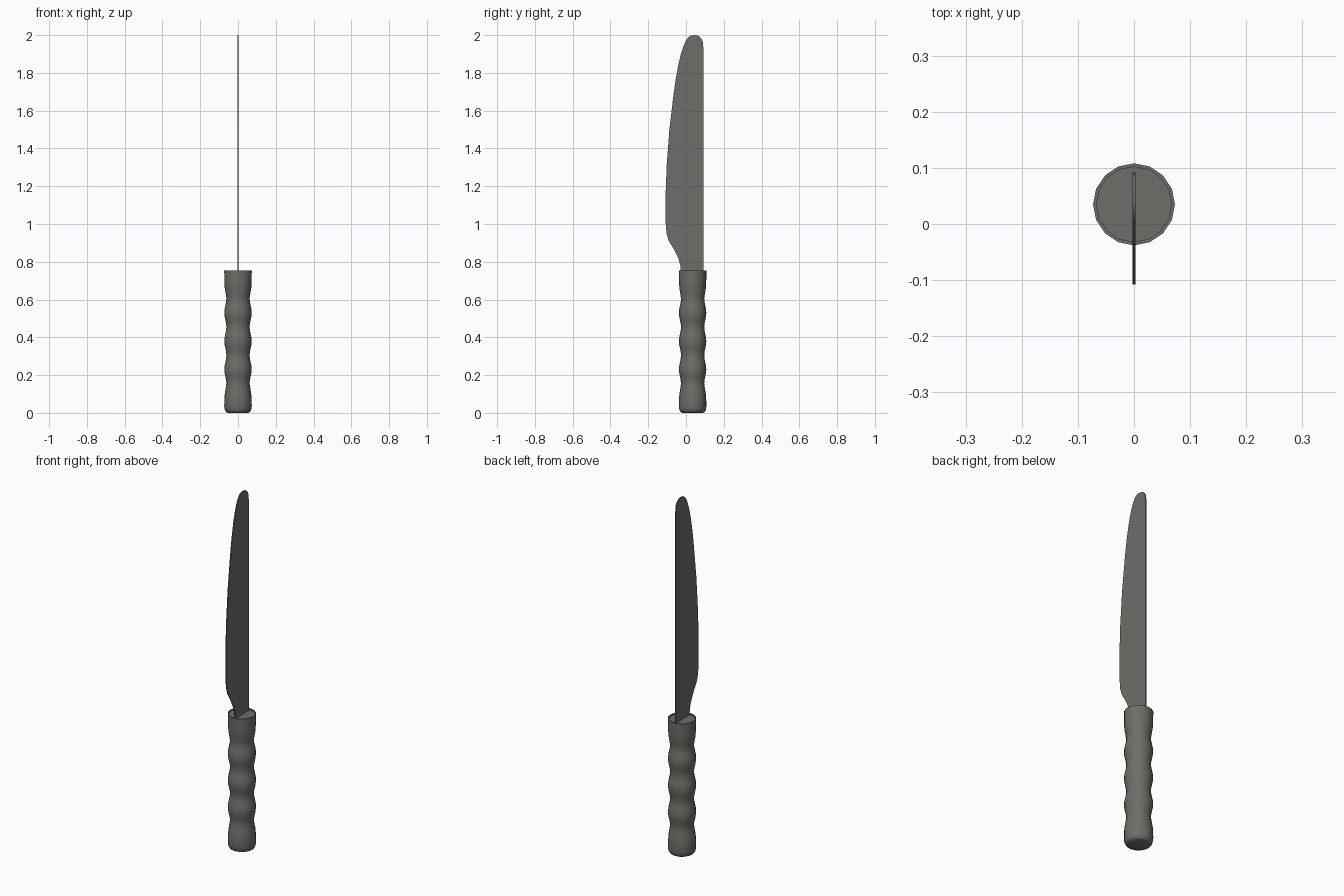
import bpy, bmesh, math

if "Cube" in bpy.data.objects:
    bpy.data.objects.remove(bpy.data.objects["Cube"])

metal = bpy.data.materials.new("dark_grey")
metal.diffuse_color = (0.155, 0.155, 0.138, 1)
metal.use_nodes = True
metal.node_tree.nodes["Principled BSDF"].inputs["Base Color"].default_value = metal.diffuse_color


def finish(bm, name, angle):
    bmesh.ops.recalc_face_normals(bm, faces=bm.faces)
    mesh = bpy.data.meshes.new(name)
    bm.to_mesh(mesh)
    bm.free()
    mesh.materials.append(metal)
    obj = bpy.data.objects.new(name, mesh)
    bpy.context.collection.objects.link(obj)
    bpy.ops.object.select_all(action='DESELECT')
    obj.select_set(True)
    bpy.context.view_layer.objects.active = obj
    bpy.ops.object.shade_smooth_by_angle(angle=math.radians(angle))
    return obj


# Handle: lathed profile with rounded butt, four finger waists and a shallow socket
SIDES, CY, TOP = 16, 0.035, 0.755
profile = [(0.054, 0.0), (0.064, 0.005), (0.070, 0.016), (0.073, 0.035), (0.072, 0.075)]
profile += [(0.070, 0.10), (0.065, 0.13)]
for i in range(25):                       # waists at 0.155, 0.305, 0.455, 0.605
    z = 0.155 + 0.45 * i / 24
    profile.append((0.067 - 0.0055 * math.cos(2 * math.pi * (z - 0.155) / 0.15), z))
profile += [(0.065, 0.63), (0.070, 0.66), (0.072, 0.69), (0.073, TOP),
            (0.067, TOP), (0.067, TOP - 0.006)]
bm = bmesh.new()
rings = []
for r, z in profile:
    rings.append([bm.verts.new((r * math.cos(2 * math.pi * k / SIDES),
                                CY + r * math.sin(2 * math.pi * k / SIDES), z))
                  for k in range(SIDES)])
for a, b in zip(rings, rings[1:]):
    for k in range(SIDES):
        n = (k + 1) % SIDES
        bm.faces.new((a[k], a[n], b[n], b[k]))
bm.faces.new(rings[0])
bm.faces.new(rings[-1])
finish(bm, "handle", 40)

# Blade: thin extruded outline with straight spine and curved cutting edge
outline = [(0.092, 0.745), (0.092, 1.93), (0.089, 1.965), (0.081, 1.983), (0.066, 1.996),
           (0.043, 2.0), (0.025, 1.997), (0.012, 1.988), (0.0, 1.971), (-0.013, 1.943),
           (-0.027, 1.90), (-0.040, 1.845), (-0.054, 1.77), (-0.066, 1.685),
           (-0.088, 1.50), (-0.102, 1.315), (-0.108, 1.16), (-0.108, 1.01),
           (-0.103, 0.95), (-0.092, 0.912), (-0.079, 0.891), (-0.066, 0.87),
           (-0.040, 0.817), (-0.030, 0.78), (-0.028, 0.745)]
HALF = 0.0028
bm = bmesh.new()
left = [bm.verts.new((-HALF, y, z)) for y, z in outline]
right = [bm.verts.new((HALF, y, z)) for y, z in outline]
bm.faces.new(left)
bm.faces.new(right)
for i in range(len(outline)):
    j = (i + 1) % len(outline)
    bm.faces.new((left[i], left[j], right[j], right[i]))
finish(bm, "blade", 30)
